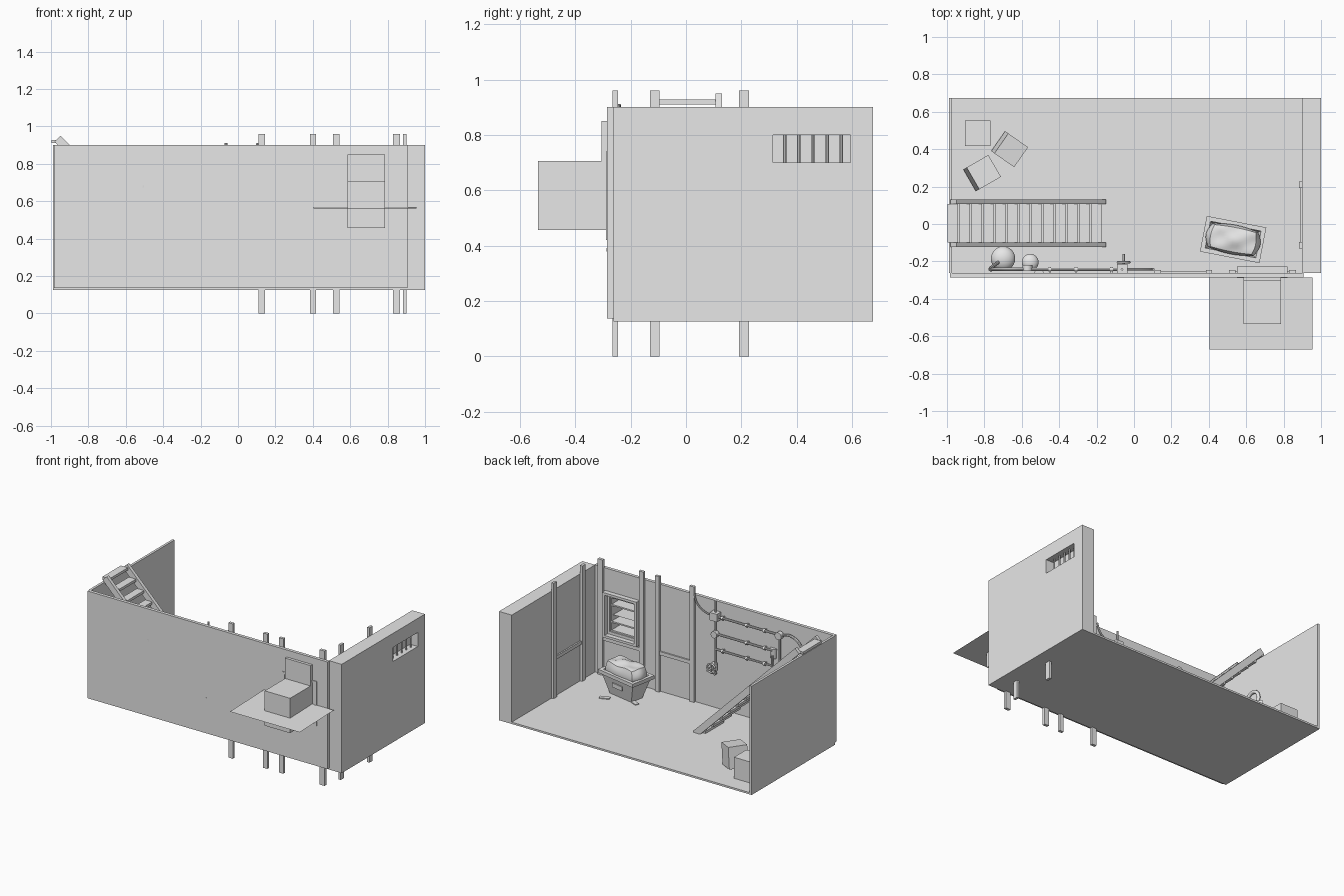
import bpy, bmesh, math
from mathutils import Matrix, Vector

old = bpy.data.objects.get("Cube")
if old:
    bpy.data.objects.remove(old, do_unlink=True)

grey = bpy.data.materials.new("plain_grey")
grey.use_nodes = True
grey.diffuse_color = (0.8, 0.8, 0.8, 1)
grey.node_tree.nodes["Principled BSDF"].inputs["Base Color"].default_value = (0.8, 0.8, 0.8, 1)


def finish(name, bm, smooth=False):
    bmesh.ops.recalc_face_normals(bm, faces=bm.faces)
    mesh = bpy.data.meshes.new(name)
    bm.to_mesh(mesh)
    bm.free()
    mesh.materials.append(grey)
    ob = bpy.data.objects.new(name, mesh)
    bpy.context.collection.objects.link(ob)
    if smooth:
        select(ob)
        bpy.ops.object.shade_smooth_by_angle(angle=math.radians(40))
    return ob


def select(ob):
    bpy.ops.object.select_all(action='DESELECT')
    ob.select_set(True)
    bpy.context.view_layer.objects.active = ob


def box(name, x, y, z):
    """Box from (low, high) ranges on each axis."""
    bm = bmesh.new()
    lo, hi = zip(x, y, z)
    mid = Vector([(a + b) / 2 for a, b in zip(lo, hi)])
    size = [b - a for a, b in zip(lo, hi)]
    bmesh.ops.create_cube(bm, size=1, matrix=Matrix.Translation(mid) @ Matrix.Diagonal((*size, 1)))
    return finish(name, bm)


def cylinder(name, centre, r, depth, axis='Z', r_top=None, sides=20):
    bm = bmesh.new()
    turn = {'X': Matrix.Rotation(math.pi / 2, 4, 'Y'), 'Y': Matrix.Rotation(math.pi / 2, 4, 'X'), 'Z': Matrix()}
    bmesh.ops.create_cone(bm, cap_ends=True, segments=sides, radius1=r, radius2=r if r_top is None else r_top,
                          depth=depth, matrix=Matrix.Translation(centre) @ turn[axis])
    return finish(name, bm, True)


def pipe(name, points, r, bezier=False):
    cu = bpy.data.curves.new(name, 'CURVE')
    cu.dimensions = '3D'
    cu.bevel_depth, cu.bevel_resolution, cu.use_fill_caps = r, 2, True
    sp = cu.splines.new('BEZIER' if bezier else 'POLY')
    pts = sp.bezier_points if bezier else sp.points
    pts.add(len(points) - 1)
    for p, co in zip(pts, points):
        if bezier:
            p.co, p.handle_left_type, p.handle_right_type = co, 'AUTO', 'AUTO'
        else:
            p.co = (*co, 1)
    cu.materials.append(grey)
    ob = bpy.data.objects.new(name, cu)
    bpy.context.collection.objects.link(ob)
    select(ob)
    bpy.ops.object.convert(target='MESH')
    bpy.ops.object.shade_smooth_by_angle(angle=math.radians(40))


def ring(name, centre, big, small, turn):
    bpy.ops.mesh.primitive_torus_add(major_radius=big, minor_radius=small, major_segments=24,
                                     minor_segments=8, location=centre, rotation=turn)
    ob = bpy.context.object
    ob.name = name
    ob.data.materials.append(grey)
    bpy.ops.object.shade_smooth_by_angle(angle=math.radians(60))


def cut(ob, x, y, z):
    cutter = box("cutter", x, y, z)
    cutter.hide_render = True
    mod = ob.modifiers.new("opening", 'BOOLEAN')
    mod.operation, mod.solver, mod.object = 'DIFFERENCE', 'EXACT', cutter
    select(ob)
    bpy.ops.object.modifier_apply(modifier=mod.name)
    bpy.data.objects.remove(cutter, do_unlink=True)


# Room shell
box("floor", (-0.99, 1), (-0.262, 0.675), (0.125, 0.138))
box("left_thin_wall", (-0.99, -0.973), (-0.262, 0.675), (0.125, 0.9))
side = box("thick_side_wall", (0.9, 1), (-0.262, 0.675), (0.125, 0.9))
cut(side, (0.94, 1.1), (0.315, 0.595), (0.7, 0.8))
front = box("front_wall", (-0.985, 0.905), (-0.285, -0.262), (0.137, 0.9))
cut(front, (0.585, 0.785), (-0.4, -0.2), (0.457, 0.705))
for i in range(5):
    cylinder("window_bar", (0.968, 0.357 + i * 0.051, 0.75), 0.006, 0.1, sides=8)

# Wooden posts and rails
for x, w in ((0.127, 0.035), (0.4, 0.032), (0.525, 0.035), (0.848, 0.038)):
    box("front_post", (x - w / 2, x + w / 2), (-0.265, -0.245), (0, 0.96))
for y in (-0.113, 0.21):
    box("side_post", (0.883, 0.901), (y - 0.018, y + 0.018), (0, 0.96))
box("side_rail", (0.89, 0.902), (-0.113, 0.21), (0.4, 0.425))
box("front_rail", (0.127, 0.4), (-0.263, -0.252), (0.4, 0.425))
box("front_rail", (0.525, 0.848), (-0.263, -0.252), (0.385, 0.41))

# Oven niche: framed opening with a hollow box behind the wall
oven = box("oven_box", (0.585, 0.785), (-0.535, -0.27), (0.457, 0.705))
cut(oven, (0.595, 0.775), (-0.525, -0.2), (0.467, 0.695))
box("oven_back_panel", (0.585, 0.785), (-0.305, -0.284), (0.705, 0.85))
for y in ((-0.29, -0.28), (-0.264, -0.228)):
    for x in ((0.55, 0.57), (0.8, 0.82)):
        box("frame_side", x, y, (0.42, 0.74))
    for z in ((0.42, 0.437), (0.723, 0.74)):
        box("frame_bar", (0.57, 0.8), y, z)
for z in (0.52, 0.64):
    box("oven_shelf", (0.595, 0.775), (-0.5, -0.27), (z, z + 0.01))
bm = bmesh.new()
bm.faces.new([bm.verts.new(p) for p in ((0.405, -0.67, 0.56), (0.955, -0.67, 0.56),
                                        (0.955, -0.285, 0.57), (0.405, -0.285, 0.57))])
finish("outer_plate", bm)

# Staircase: sloped side boards with level treads
for y in (-0.11, 0.118):
    bm = bmesh.new()
    outline = [(-0.15, 0.15), (-0.95, 0.95), (-0.982, 0.918), (-0.202, 0.138), (-0.15, 0.138)]
    face = bm.faces.new([bm.verts.new((x, y - 0.012, z)) for x, z in outline])
    grown = bmesh.ops.extrude_face_region(bm, geom=[face])
    bmesh.ops.translate(bm, vec=(0, 0.024, 0), verts=[v for v in grown["geom"] if isinstance(v, bmesh.types.BMVert)])
    finish("stair_side_board", bm)
for i in range(13):
    x = -0.97 + i * 0.064
    box("stair_tread", (x - 0.028, x + 0.028), (-0.1, 0.108), (-x - 0.06, -x - 0.042))

# Crates in the corner
for x, y, s, turn, tilt in ((-0.835, 0.485, 0.138, 0, 0), (-0.665, 0.4, 0.13, -35, 8), (-0.812, 0.272, 0.135, 30, 8)):
    h = 0.15
    ob = box("crate", (-s / 2, s / 2), (-s / 2, s / 2), (-h / 2, h / 2))
    ob.rotation_euler = (0, math.radians(tilt), math.radians(turn))
    ob.location = (x, y, 0.138 + h / 2 + (0.009 if tilt else 0))

# Tapered trough with a rim and a lumpy sack
place = Matrix.Translation((0.53, -0.083, 0.138)) @ Matrix.Rotation(math.radians(-11), 4, 'Z')
bm = bmesh.new()
loops = []
for w, d, z in ((0.1, 0.05, 0), (0.145, 0.08, 0.14), (0.162, 0.097, 0.14), (0.162, 0.097, 0.165),
                (0.138, 0.073, 0.165), (0.115, 0.06, 0.09)):
    loops.append([bm.verts.new((sx * w, sy * d, z)) for sx, sy in ((-1, -1), (1, -1), (1, 1), (-1, 1))])
for a, b in zip(loops, loops[1:]):
    for i in range(4):
        j = (i + 1) % 4
        bm.faces.new((a[i], a[j], b[j], b[i]))
bm.faces.new(loops[0])
bm.faces.new(loops[-1])
finish("trough", bm).matrix_world = place
plate = box("trough_plate", (-0.045, 0.045), (0.074, 0.081), (0.07, 0.1))
plate.matrix_world = place
bm = bmesh.new()
bmesh.ops.create_cube(bm, size=2)
bmesh.ops.subdivide_edges(bm, edges=bm.edges, cuts=9, use_grid_fill=True)
for v in bm.verts:
    c = v.co.copy()
    c = c.lerp(c.normalized() * 1.15, 0.55)
    lump = 1 + 0.12 * math.sin(5 * c.x + 1) * math.cos(4 * c.y)
    v.co = (c.x * 0.137, c.y * 0.073, 0.175 + c.z * 0.06 * lump)
finish("sack", bm, True).matrix_world = place
for x, y, a in ((0.62, 0.03, 20), (0.42, -0.02, -25)):
    ob = box("floor_scrap", (-0.035, 0.035), (-0.015, 0.015), (0, 0.006))
    ob.location, ob.rotation_euler = (x, y, 0.138), (0, 0, math.radians(a))

# Pipework on the front wall
Y = -0.242
pipe("riser_pipe", [(-0.064, Y, 0.39), (-0.064, Y, 0.91)], 0.007)
pipe("upper_pipe", [(-0.064, Y, 0.8), (-0.57, Y, 0.8)], 0.008)
pipe("middle_pipe", [(-0.064, Y, 0.675), (-0.51, Y, 0.675)], 0.008)
pipe("lower_pipe", [(-0.064, Y, 0.565), (-0.51, Y, 0.565), (-0.51, Y, 0.64)], 0.008)
pipe("feed_hose", [(0.105, Y, 0.91), (0.08, Y, 0.85), (0.01, Y, 0.805), (-0.064, Y, 0.8)], 0.006, True)
pipe("bent_pipe", [(-0.57, Y, 0.8), (-0.66, Y, 0.815), (-0.74, Y, 0.76), (-0.77, Y, 0.66), (-0.72, -0.2, 0.52)], 0.009, True)
pipe("drop_pipe", [(-0.57, Y, 0.8), (-0.57, Y, 0.5)], 0.008)
for x, z in ((-0.12, 0.8), (-0.31, 0.8), (-0.45, 0.8), (-0.31, 0.675), (-0.45, 0.675), (-0.12, 0.565), (-0.31, 0.565), (-0.45, 0.565)):
    cylinder("pipe_collar", (x, Y, z), 0.013, 0.014, 'X', sides=12)
    box("pipe_bracket", (x - 0.005, x + 0.005), (-0.263, Y), (z - 0.008, z + 0.008))
box("junction_box", (-0.092, -0.036), (-0.263, -0.215), (0.775, 0.83))
cylinder("gauge", (-0.064, -0.235, 0.675), 0.024, 0.03, 'Y')
cylinder("wall_gauge", (-0.57, -0.235, 0.8), 0.026, 0.03, 'Y')
cylinder("small_tank", (-0.508, -0.262, 0.65), 0.02, 0.07, r_top=0.024)
cylinder("valve_body", (-0.055, Y, 0.44), 0.02, 0.05)
cylinder("valve_stem", (-0.055, -0.205, 0.44), 0.006, 0.09, 'Y', sides=10)
cylinder("drain_stub", (-0.055, -0.262, 0.385), 0.007, 0.05, 'Y', sides=10)
ring("valve_wheel", (-0.055, -0.205, 0.44), 0.032, 0.006, (math.pi / 2, 0, 0))
box("valve_spoke", (-0.087, -0.023), (-0.208, -0.202), (0.436, 0.444))
box("valve_spoke", (-0.059, -0.051), (-0.208, -0.202), (0.41, 0.47))

# Round-topped tanks and a coil beside the stairs
for x, y, r, top in ((-0.7, -0.185, 0.065, 0.5), (-0.555, -0.205, 0.045, 0.46)):
    cylinder("tank_body", (x, y, (0.138 + top) / 2), r, top - 0.138, sides=28)
    bm = bmesh.new()
    bmesh.ops.create_uvsphere(bm, u_segments=28, v_segments=14, radius=r,
                              matrix=Matrix.Translation((x, y, top)) @ Matrix.Diagonal((1, 1, 0.7, 1)))
    finish("tank_dome", bm, True)
ring("hose_coil", (-0.955, 0.045, 0.6), 0.06, 0.012, (0, math.pi / 2, 0))
